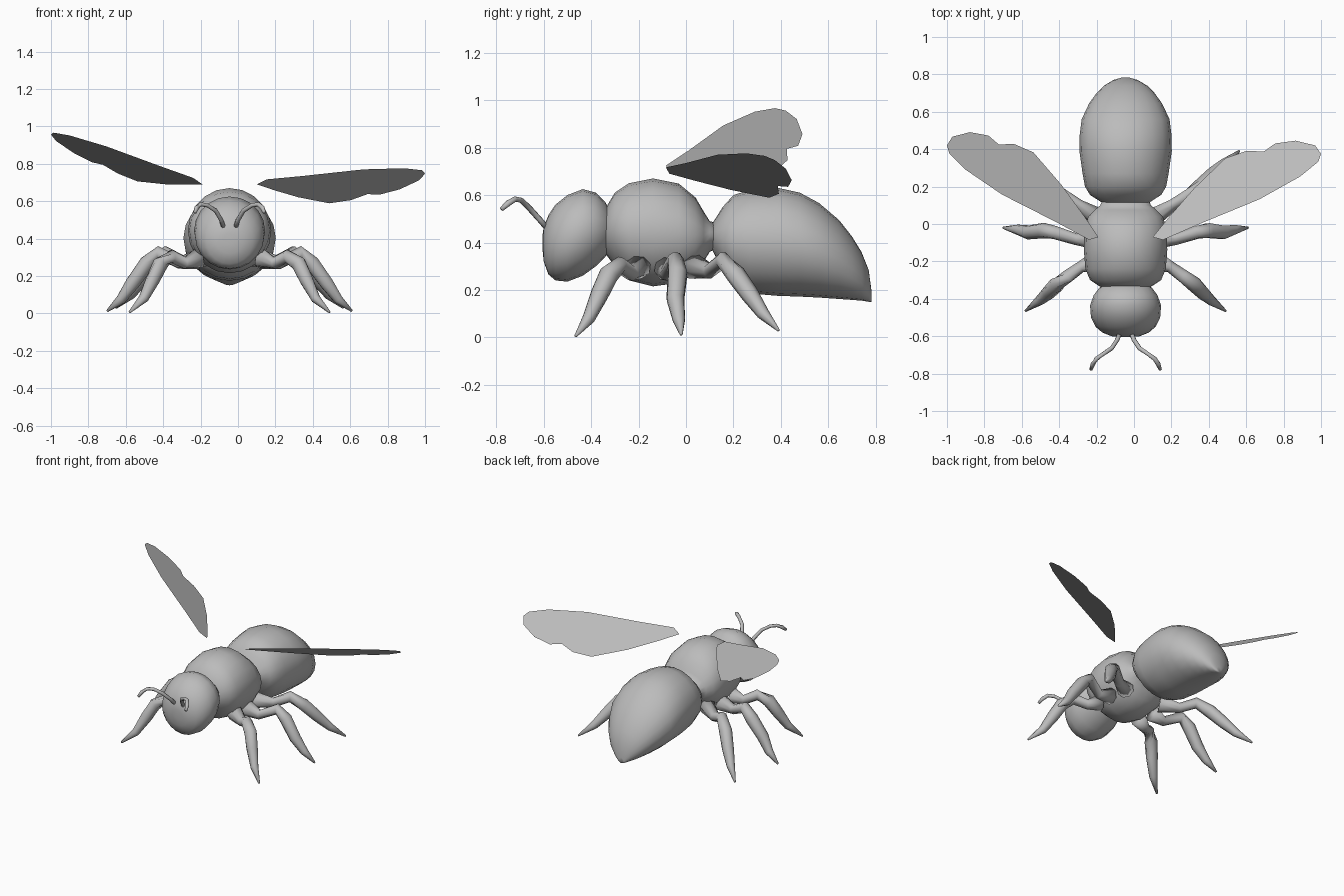
import bpy, bmesh, math
from mathutils import Vector

cube = bpy.data.objects.get("Cube")
if cube:
    bpy.data.objects.remove(cube)

AXIS = -0.045  # the body's centre line in x

grey = bpy.data.materials.new("plain_grey")
grey.use_nodes = True
grey.diffuse_color = (0.5, 0.5, 0.5, 1)
grey.node_tree.nodes["Principled BSDF"].inputs["Base Color"].default_value = (0.5, 0.5, 0.5, 1)


def finish(name, bm, smooth=True):
    mesh = bpy.data.meshes.new(name)
    bm.to_mesh(mesh)
    bm.free()
    mesh.materials.append(grey)
    for p in mesh.polygons:
        p.use_smooth = smooth
    obj = bpy.data.objects.new(name, mesh)
    bpy.context.collection.objects.link(obj)
    return obj


def skin(name, rings):
    """Join rings of points into a closed, smooth surface."""
    bm = bmesh.new()
    loops = [[bm.verts.new(p) for p in ring] for ring in rings]
    n = len(loops[0])
    for a, b in zip(loops, loops[1:]):
        for i in range(n):
            j = (i + 1) % n
            bm.faces.new((a[i], a[j], b[j], b[i]))
    bm.faces.new(loops[0][::-1])
    bm.faces.new(loops[-1])
    bmesh.ops.recalc_face_normals(bm, faces=bm.faces)
    return finish(name, bm)


def body(name, sections, sides=20):
    """Upright oval sections: y, bottom z, top z, half width."""
    rings = []
    for y, low, top, half in sections:
        mid, tall = (low + top) / 2, (top - low) / 2
        turn = [math.tau * i / sides for i in range(sides)]
        rings.append([(AXIS + half * math.cos(t), y, mid + tall * math.sin(t)) for t in turn])
    return skin(name, rings)


def tube(name, path, radii, side, sides=8):
    """Round limb along a path, mirrored about the centre line by side."""
    pts = [Vector((AXIS + side * x, y, z)) for x, y, z in path]
    rings = []
    for i, (p, r) in enumerate(zip(pts, radii)):
        along = (pts[min(i + 1, len(pts) - 1)] - pts[max(i - 1, 0)]).normalized()
        u = along.cross(Vector((0.3, 1, 0.2))).normalized()
        v = along.cross(u)
        turn = [math.tau * k / sides for k in range(sides)]
        rings.append([p + r * (u * math.cos(t) + v * math.sin(t)) for t in turn])
    return skin(name, rings)


# Body
body("head", [
    (-.605, .37, .43, .03), (-.6, .32, .465, .075), (-.58, .265, .515, .125),
    (-.55, .24, .56, .16), (-.5, .235, .6, .185), (-.435, .26, .625, .19),
    (-.38, .3, .61, .17), (-.34, .34, .57, .14), (-.3, .4, .5, .07)])
body("thorax", [
    (-.36, .38, .5, .09), (-.33, .34, .56, .145), (-.3, .3, .61, .19), (-.24, .24, .65, .215),
    (-.14, .215, .67, .223), (-.03, .23, .648, .22), (.04, .27, .59, .2),
    (.075, .32, .53, .165), (.1, .36, .49, .135), (.14, .38, .48, .12)])
body("abdomen", [
    (.11, .37, .48, .12), (.13, .33, .51, .15), (.155, .28, .55, .19), (.2, .215, .6, .217),
    (.27, .185, .622, .23), (.39, .175, .63, .247), (.48, .172, .61, .245),
    (.56, .168, .567, .235), (.645, .162, .495, .195), (.7, .158, .425, .155),
    (.74, .155, .36, .115), (.77, .15, .285, .065), (.783, .15, .19, .02)])

# Legs: offset from the centre line, y, z
LEGS = {
    "front": [(.16, -.2, .3), (.24, -.23, .27), (.31, -.28, .305), (.37, -.325, .265),
              (.41, -.365, .18), (.46, -.41, .08), (.535, -.465, .006)],
    "middle": [(.17, -.08, .29), (.27, -.08, .27), (.38, -.045, .325), (.44, -.035, .27),
               (.52, -.045, .16), (.58, -.03, .075), (.655, -.02, .012)],
    "back": [(.14, .03, .3), (.25, .1, .28), (.34, .155, .325), (.41, .21, .265),
             (.47, .27, .18), (.53, .325, .1), (.608, .39, .03)]}
LEG_RADII = [.055, .032, .036, .042, .038, .027, .006]

# Feelers
FEELER = [(.03, -.58, .455), (.045, -.62, .5), (.075, -.665, .55), (.12, -.695, .578),
          (.155, -.72, .583), (.175, -.75, .565), (.185, -.778, .54)]
FEELER_RADII = [.013, .012, .012, .011, .012, .013, .009]

for side, word in ((1, "left"), (-1, "right")):
    for place, path in LEGS.items():
        tube(f"{place}_leg_{word}", path, LEG_RADII, side)
    tube(f"feeler_{word}", FEELER, FEELER_RADII, side)

# Wings: one outline (along the span, across it) laid in each wing's own plane
WING = [(0, 0), (.044, -.045), (.257, -.057), (.603, -.085), (.849, -.07), (.969, -.037),
        (1, 0), (.99, .064), (.906, .146), (.8, .188), (.726, .174), (.646, .226),
        (.525, .244), (.308, .161), (.127, .07)]


def wing(name, root, span, across):
    bm = bmesh.new()
    root, span, across = Vector(root), Vector(span), Vector(across)
    face = bm.faces.new([bm.verts.new(root + span * u + across * v) for u, v in WING])
    face.normal_update()
    if face.normal.z < 0:
        face.normal_flip()
    finish(name, bm, smooth=False)


wing("wing_left", (.1, -.07, .69), (.9, .445, .057), (-.346, .77, -.537))
wing("wing_right", (-.19, -.07, .69), (-.81, .49, .266), (.318, .802, -.507))
